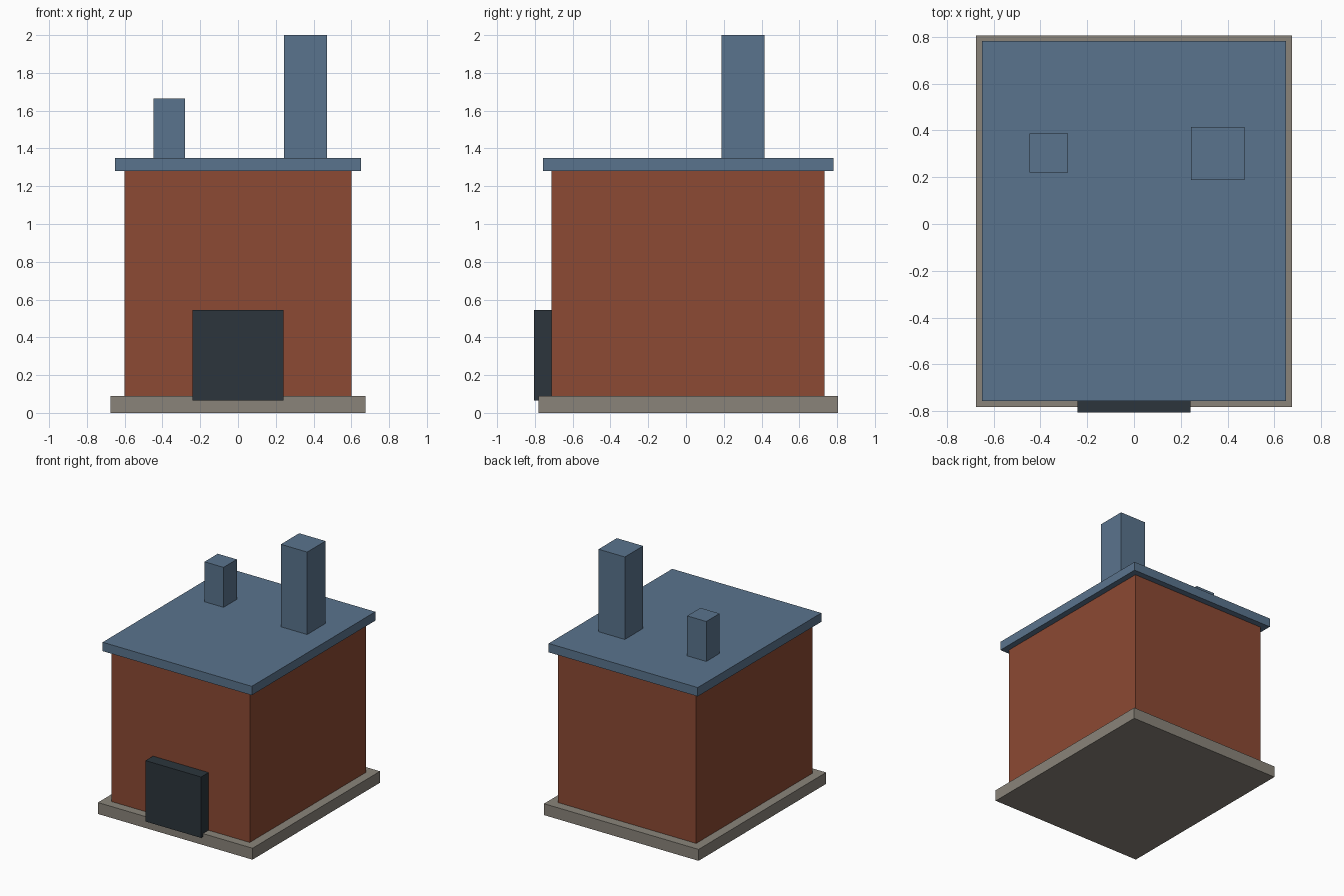
import bpy

cube = bpy.data.objects.get("Cube")
if cube:
    bpy.data.objects.remove(cube, do_unlink=True)


def material(name, colour):
    mat = bpy.data.materials.new(name)
    mat.use_nodes = True
    rgba = (*colour, 1.0)
    mat.diffuse_color = rgba
    mat.node_tree.nodes["Principled BSDF"].inputs["Base Color"].default_value = rgba
    return mat


brick = material("brick red", (0.262, 0.067, 0.033))
slate = material("slate blue", (0.102, 0.174, 0.267))
stone = material("stone grey", (0.254, 0.231, 0.195))
iron = material("dark iron", (0.025, 0.036, 0.045))


def box(name, x, y, z, mat):
    """Add a box spanning the given (low, high) range on each axis."""
    spans = (x, y, z)
    bpy.ops.mesh.primitive_cube_add(size=1, location=[(a + b) / 2 for a, b in spans])
    obj = bpy.context.object
    obj.name = obj.data.name = name
    obj.scale = [b - a for a, b in spans]
    bpy.ops.object.transform_apply(location=False, rotation=False, scale=True)
    obj.data.materials.append(mat)
    return obj


def wide(half):
    return (-half, half)


base_top, wall_top, roof_top = 0.09, 1.28, 1.35

# Plinth, walls and overhanging flat roof
box("base_slab", wide(0.674), (-0.782, 0.806), (0, base_top), stone)
box("brick_walls", wide(0.602), (-0.713, 0.733), (base_top, wall_top), brick)
box("roof_slab", wide(0.65), (-0.757, 0.782), (wall_top, roof_top), slate)

# Door block standing proud of the front wall
box("front_door", wide(0.242), (-0.806, -0.71), (0.065, 0.545), iron)

# Two square chimneys towards the back
box("tall_chimney", (0.243, 0.472), (0.187, 0.415), (roof_top, 2.0), slate)
box("short_chimney", (-0.447, -0.281), (0.221, 0.386), (roof_top, 1.665), slate)
